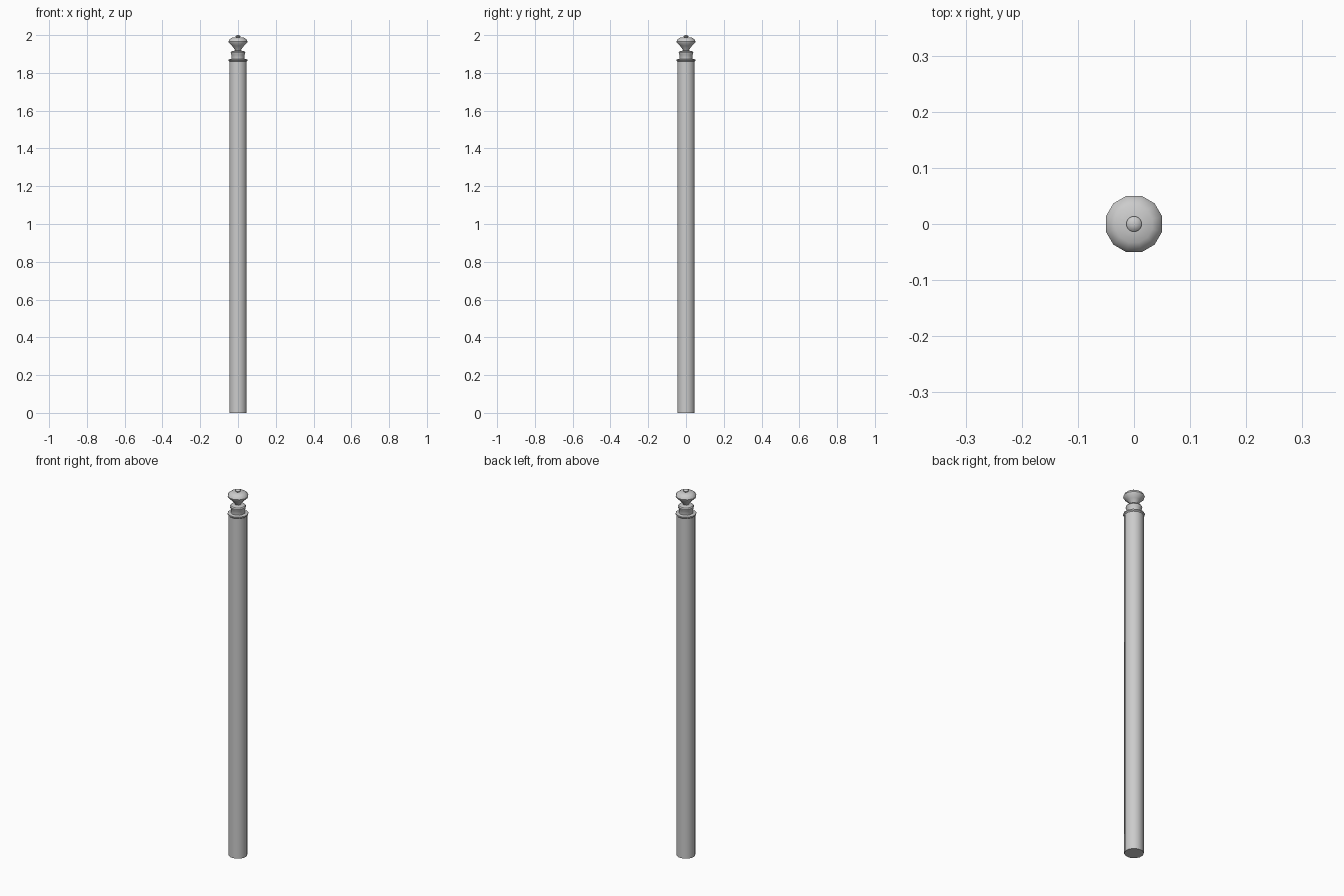
import bpy, bmesh, math

if "Cube" in bpy.data.objects:
    bpy.data.objects.remove(bpy.data.objects["Cube"])

SIDES = 12


def lathe(name, profile, sides=SIDES, cap_bottom=True):
    """Revolve (radius, z) points around the z axis, with flats facing the axes."""
    bm = bmesh.new()
    rings = []
    for r, z in profile:
        ring = []
        for i in range(sides):
            a = 2 * math.pi * (i + 0.5) / sides
            ring.append(bm.verts.new((r * math.cos(a), r * math.sin(a), z)))
        rings.append(ring)
    for lo, hi in zip(rings, rings[1:]):
        for i in range(sides):
            j = (i + 1) % sides
            bm.faces.new((lo[i], lo[j], hi[j], hi[i]))
    if cap_bottom:
        bm.faces.new(rings[0][::-1])
    bm.faces.new(rings[-1])
    mesh = bpy.data.meshes.new(name)
    bm.to_mesh(mesh)
    bm.free()
    obj = bpy.data.objects.new(name, mesh)
    bpy.context.collection.objects.link(obj)
    bpy.ops.object.select_all(action='DESELECT')
    obj.select_set(True)
    bpy.context.view_layer.objects.active = obj
    bpy.ops.object.shade_smooth_by_angle(angle=math.radians(35))
    return obj


# Long round shaft with a thin rim at the top
lathe("shaft", [(0.047, 0), (0.047, 1.86), (0.052, 1.865), (0.052, 1.871),
                (0.038, 1.874)])

# Stepped neck under the finial
lathe("neck", [(0.036, 1.868), (0.035, 1.894), (0.039, 1.900), (0.040, 1.908),
               (0.036, 1.914), (0.015, 1.919)])

# Flared finial
lathe("finial", [(0.013, 1.914), (0.016, 1.922), (0.033, 1.943),
                 (0.050, 1.959), (0.052, 1.966), (0.047, 1.977),
                 (0.034, 1.986), (0.010, 1.988)])

# Small knob on top
lathe("knob", [(0.007, 1.985), (0.013, 1.990), (0.014, 1.994),
               (0.010, 1.998), (0.004, 2.0)])
